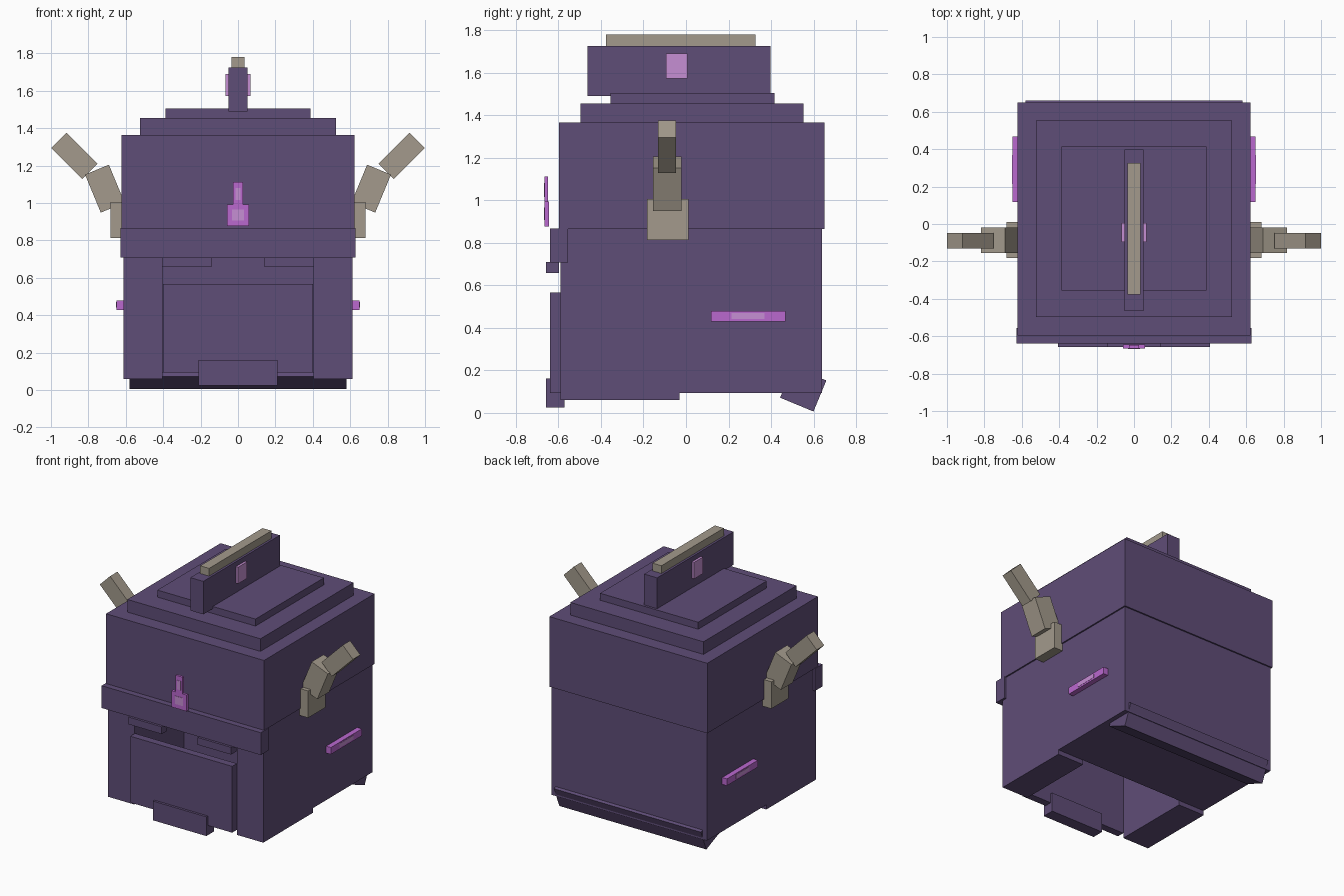
import bpy
import bmesh
from math import radians
from mathutils import Matrix, Vector

cube = bpy.data.objects.get("Cube")
if cube:
    bpy.data.objects.remove(cube, do_unlink=True)


def material(name, srgb):
    linear = [((c / 255 + 0.055) / 1.055) ** 2.4 for c in srgb]
    mat = bpy.data.materials.new(name)
    mat.use_nodes = True
    mat.diffuse_color = (*linear, 1)
    mat.node_tree.nodes["Principled BSDF"].inputs["Base Color"].default_value = (*linear, 1)
    return mat


PURPLE = material("dusky purple", (95, 77, 119))
TAN = material("warm grey", (163, 154, 140))
PINK = material("orchid", (186, 104, 207))
PALE = material("pale orchid", (198, 143, 211))


def block(name, x, y, z, mat=PURPLE, axis="Y", angle=0):
    """Box from axis ranges, turned about its own centre."""
    lo, hi = Vector((x[0], y[0], z[0])), Vector((x[1], y[1], z[1]))
    bm = bmesh.new()
    bmesh.ops.create_cube(bm, size=1, matrix=Matrix.Translation((lo + hi) / 2)
                          @ Matrix.Rotation(radians(angle), 4, axis)
                          @ Matrix.Diagonal((*(hi - lo), 1)))
    mesh = bpy.data.meshes.new(name)
    bm.to_mesh(mesh)
    bm.free()
    mesh.materials.append(mat)
    obj = bpy.data.objects.new(name, mesh)
    bpy.context.collection.objects.link(obj)
    return obj


def centred(name, half_width, y, z, mat=PURPLE, **turn):
    return block(name, (-half_width, half_width), y, z, mat, **turn)


def pair(name, x, y, z, mat=PURPLE, angle=0):
    """The same block on the left (+x) and mirrored on the right."""
    block("left_" + name, x, y, z, mat, angle=angle)
    block("right_" + name, (-x[1], -x[0]), y, z, mat, angle=-angle)


def cut(obj, cutter):
    cutter.hide_render = True
    mod = obj.modifiers.new("cut", "BOOLEAN")
    mod.operation, mod.solver, mod.object = "DIFFERENCE", "EXACT", cutter
    bpy.context.view_layer.objects.active = obj
    bpy.ops.object.modifier_apply(modifier=mod.name)
    bpy.data.objects.remove(cutter, do_unlink=True)


# Lower head: mouth open to the front and below, raised rear underside
lower = centred("lower_head", 0.613, (-0.59, 0.64), (0.06, 0.865))
cut(lower, centred("mouth_cutter", 0.405, (-0.8, -0.03), (-0.2, 0.71)))
cut(lower, centred("underside_cutter", 0.8, (-0.03, 0.9), (-0.2, 0.093)))

# Upper head, brow band and stepped crown
centred("upper_head", 0.623, (-0.597, 0.65), (0.865, 1.365))
centred("brow_band", 0.628, (-0.64, -0.555), (0.708, 0.867))
centred("lower_crown", 0.525, (-0.497, 0.553), (1.365, 1.455))
centred("upper_crown", 0.387, (-0.356, 0.415), (1.455, 1.505))

# Crest fin with its cap and side studs
centred("crest_fin", 0.051, (-0.464, 0.398), (1.49, 1.725))
centred("crest_cap", 0.035, (-0.376, 0.327), (1.725, 1.78), TAN)
pair("crest_stud", (0.051, 0.068), (-0.095, 0.006), (1.572, 1.69), PALE)

# Jaw, chin and upper teeth
centred("jaw_plate", 0.402, (-0.64, -0.587), (0.094, 0.567))
centred("chin", 0.21, (-0.657, -0.572), (0.025, 0.162))
pair("upper_tooth", (0.142, 0.405), (-0.657, -0.598), (0.658, 0.71))

# Tilted flap under the back edge
centred("back_flap", 0.58, (0.466, 0.636), (0.033, 0.191), axis="X", angle=-22.5)

# Three-part horns bending outwards
pair("horn_base", (0.612, 0.682), (-0.183, 0.012), (0.813, 1.005), TAN)
pair("horn_middle", (0.643, 0.781), (-0.155, -0.02), (0.967, 1.187), TAN, 22.5)
pair("horn_tip", (0.818, 0.932), (-0.131, -0.047), (1.134, 1.37), TAN, 45)

# Front ornament with pale insets
centred("ornament_base", 0.06, (-0.665, -0.645), (0.877, 0.993), PINK)
centred("ornament_stem", 0.028, (-0.665, -0.648), (0.993, 1.112), PINK)
centred("ornament_base_inset", 0.032, (-0.667, -0.663), (0.907, 0.965), PALE)
centred("ornament_stem_inset", 0.014, (-0.667, -0.663), (1.015, 1.08), PALE)

# Side bars with pale insets
pair("side_bar", (0.61, 0.65), (0.118, 0.468), (0.429, 0.478), PINK)
pair("side_bar_inset", (0.648, 0.652), (0.215, 0.37), (0.441, 0.47), PALE)
